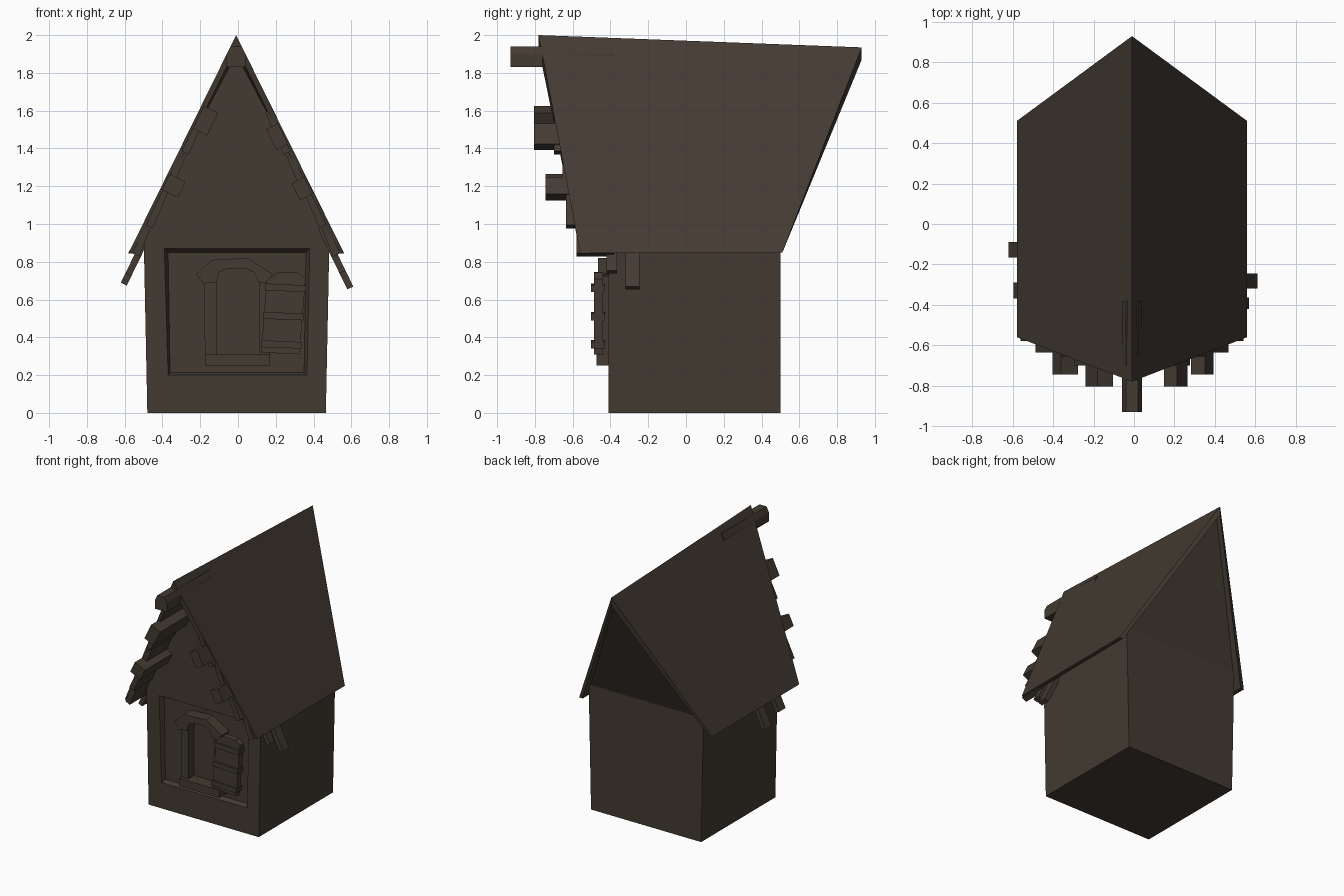
import bpy, bmesh

wood = bpy.data.materials.new("dark brown wood")
wood.diffuse_color = (0.056, 0.043, 0.032, 1)


def make(name, verts, faces):
    me = bpy.data.meshes.new(name)
    bm = bmesh.new()
    vs = [bm.verts.new(v) for v in verts]
    for f in faces:
        bm.faces.new([vs[i] for i in f])
    bmesh.ops.recalc_face_normals(bm, faces=bm.faces[:])
    bm.to_mesh(me)
    bm.free()
    me.materials.append(wood)
    ob = bpy.data.objects.new(name, me)
    bpy.context.collection.objects.link(ob)
    return ob


def prism(name, profile, y0, y1):
    """Front profile (x, z) extruded from y0 to y1."""
    n = len(profile)
    verts = [(x, y, z) for y in (y0, y1) for x, z in profile]
    faces = [tuple(range(n)), tuple(range(2 * n - 1, n - 1, -1))]
    faces += [(i, (i + 1) % n, n + (i + 1) % n, n + i) for i in range(n)]
    return make(name, verts, faces)


CX = -0.01


def on_slope(s, z, off):
    """Point on the roof slope of side s at height z, moved along its normal."""
    return (CX + s * (0.56 * (2 - z) / 1.15 + 0.899 * off), z + 0.437 * off)


def slope_box(name, s, z0, z1, off_a, off_b, y0, y1, tilt=0.0):
    pts = [on_slope(s, z1, off_a), on_slope(s, z0, off_a),
           on_slope(s, z0, off_b - tilt), on_slope(s, z1, off_b)]
    return prism(name, pts, y0, y1)


# house body: tapered walls, recessed front panel, leaning back gable
F, B = -0.41, 0.5
wall = [(-0.48, 0), (0.465, 0), (0.485, 0.965), (-0.5, 0.965)]
rim = [(-0.37, 0.2), (0.365, 0.2), (0.38, 0.87), (-0.39, 0.87)]
inner = [(-0.36, 0.215), (0.35, 0.215), (0.36, 0.85), (-0.37, 0.85)]
verts = [(x, F, z) for x, z in wall] + [(x, F, z) for x, z in rim]
verts += [(x, F + 0.035, z) for x, z in inner] + [(x, B, z) for x, z in wall]
verts += [(CX, F, 1.9), (CX, 0.89, 1.86)]
faces = [(8, 9, 10, 11), (12, 13, 14, 15), (0, 1, 13, 12),
         (1, 2, 14, 13), (0, 3, 15, 12),
         (3, 2, 16), (15, 14, 17), (2, 14, 17, 16), (3, 15, 17, 16)]
for i in range(4):
    j = (i + 1) % 4
    faces += [(i, j, j + 4, i + 4), (i + 4, j + 4, j + 8, i + 8)]
make("house_body", verts, faces)

# thin triangular gable panel
prism("gable_panel", [(-0.39, 0.97), (0.34, 0.97), (CX, 1.74)], F - 0.006, F + 0.01)

# roof sheet, flaring out at the ridge
sec = [(-0.57, 0), (0, 1), (0.57, 0), (0.54, 0), (0, 0.94), (-0.54, 0)]
verts = []
for ye, yr, ze, zr in ((-0.56, -0.78, 0.845, 2.0), (0.51, 0.93, 0.848, 1.935)):
    verts += [(CX + x, ye + (yr - ye) * (1 if t else 0), ze + (zr - ze) * t) for x, t in sec]
faces = [(i, (i + 1) % 6, 6 + (i + 1) % 6, 6 + i) for i in range(6)]
faces += [(0, 1, 4, 5), (1, 2, 3, 4), (6, 7, 10, 11), (7, 8, 9, 10)]
make("roof", verts, faces)

# stepped boards under the front overhang
boards = [(1.39, 1.61, -0.70), (1.19, 1.39, -0.655), (1.0, 1.19, -0.635), (0.85, 1.0, -0.58)]
for s in (-1, 1):
    for z0, z1, y in boards:
        slope_box("roof_board", s, z0, z1, -0.01, -0.04, y, -0.38, 0.012)

# beams poking out of the gable
for s, z, h, a, b, y in [(-1, 1.57, 0.06, -0.01, -0.095, -0.805),
                         (1, 1.48, 0.055, -0.005, -0.075, -0.805),
                         (-1, 1.225, 0.042, -0.005, -0.1, -0.745),
                         (1, 1.205, 0.045, -0.005, -0.08, -0.745)]:
    slope_box("roof_beam", s, z - h, z + h, a, b, y, -0.38)
prism("ridge_beam", [(-0.06, 1.83), (0.04, 1.83), (0.04, 1.9), (0.02, 1.94),
                     (-0.04, 1.94), (-0.06, 1.9)], -0.93, -0.38)

# rafter ends under the eaves
for s, z, y0, y1 in [(1, 0.68, -0.32, -0.245), (1, 0.765, -0.42, -0.365),
                     (-1, 0.7, -0.165, -0.09), (-1, 0.75, -0.37, -0.29)]:
    slope_box("eave_rafter", s, z, 1.0, -0.025, -0.06, y0, y1)

# window frame: posts, arch and sill
prism("left_post", [(-0.175, 0.3), (-0.115, 0.3), (-0.115, 0.72), (-0.18, 0.72)], -0.445, -0.37)
prism("right_post", [(0.115, 0.3), (0.17, 0.3), (0.175, 0.72), (0.11, 0.72)], -0.445, -0.37)
prism("window_arch", [(-0.22, 0.735), (-0.14, 0.81), (0.05, 0.82), (0.185, 0.735),
                      (0.155, 0.69), (0.11, 0.69), (0.085, 0.745), (0.04, 0.765),
                      (-0.05, 0.765), (-0.1, 0.745), (-0.115, 0.69), (-0.185, 0.685)],
      -0.465, -0.37)
prism("window_sill", [(-0.175, 0.25), (0.17, 0.25), (0.17, 0.31), (-0.175, 0.31)], -0.475, -0.37)

# open shutter with three battens
prism("shutter", [(0.122, 0.32), (0.325, 0.31), (0.358, 0.71), (0.32, 0.742),
                  (0.21, 0.745), (0.152, 0.7)], -0.488, -0.44)
for z, x in ((0.665, 0.148), (0.515, 0.137), (0.365, 0.126)):
    prism("shutter_batten", [(x - 0.004, z - 0.017), (x + 0.21, z - 0.025),
                             (x + 0.212, z + 0.01), (x - 0.002, z + 0.02)], -0.503, -0.43)
